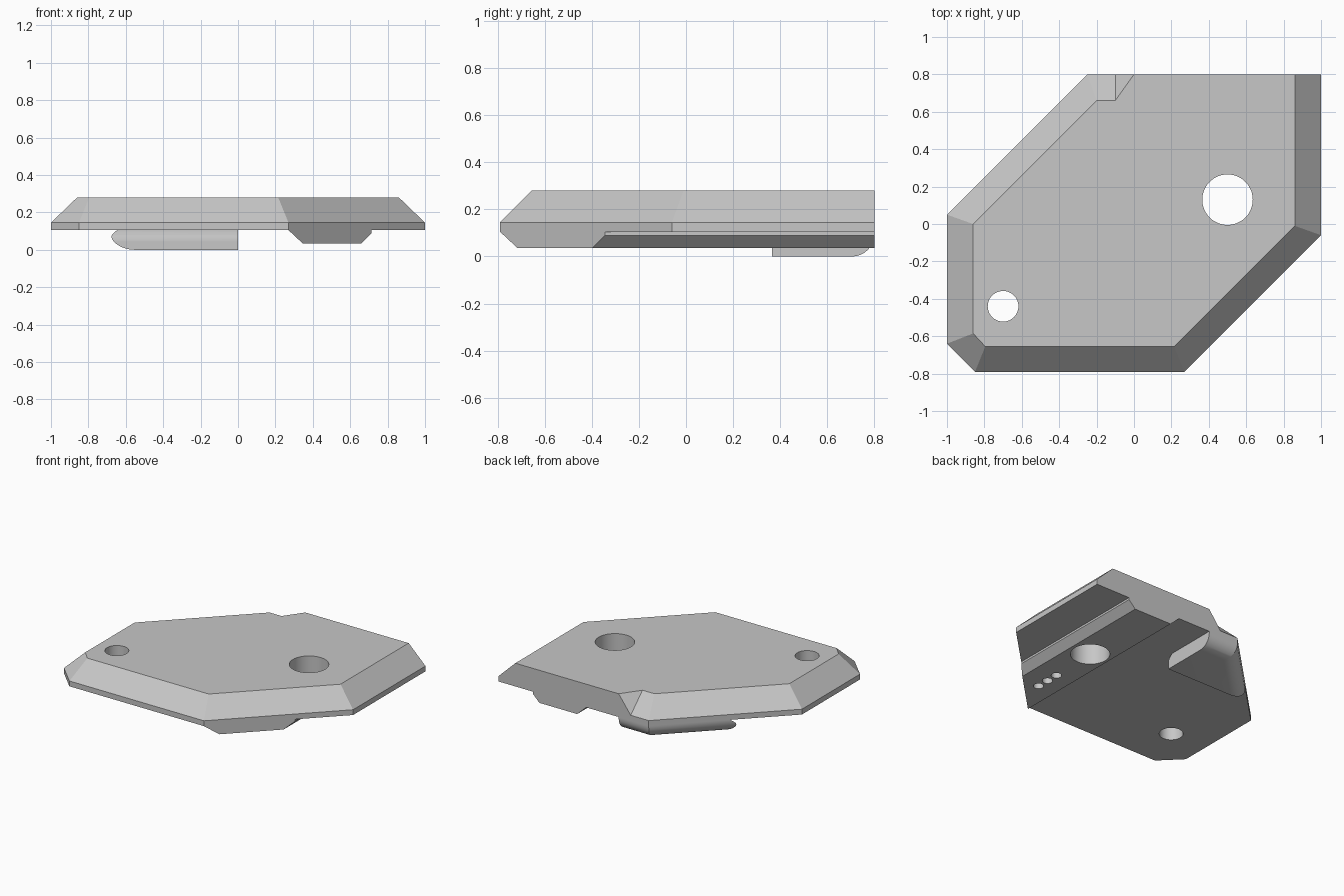
import bpy, bmesh, math

cube = bpy.data.objects.get("Cube")
if cube:
    bpy.data.objects.remove(cube, do_unlink=True)

grey = bpy.data.materials.new("plain grey")
grey.use_nodes = True
colour = (0.57, 0.57, 0.57, 1)
grey.diffuse_color = colour
grey.node_tree.nodes["Principled BSDF"].inputs["Base Color"].default_value = colour


def loft(name, rings):
    """Solid skinned through equal-length rings, capped at both ends."""
    bm = bmesh.new()
    rows = [[bm.verts.new(p) for p in ring] for ring in rings]
    n = len(rows[0])
    for low, high in zip(rows, rows[1:]):
        for i in range(n):
            j = (i + 1) % n
            bm.faces.new((low[i], low[j], high[j], high[i]))
    bm.faces.new(rows[0][::-1])
    bm.faces.new(rows[-1])
    bmesh.ops.remove_doubles(bm, verts=bm.verts[:], dist=0.0005)
    bmesh.ops.recalc_face_normals(bm, faces=bm.faces[:])
    mesh = bpy.data.meshes.new(name)
    bm.to_mesh(mesh)
    bm.free()
    mesh.materials.append(grey)
    obj = bpy.data.objects.new(name, mesh)
    bpy.context.collection.objects.link(obj)
    return obj


def at_height(points, z):
    return [(x, y, z) for x, y in points]


def select_only(obj):
    bpy.ops.object.select_all(action='DESELECT')
    obj.select_set(True)
    bpy.context.view_layer.objects.active = obj


def drill(targets, x, y, radius, sides=48):
    """Cut a vertical round hole through each target."""
    circle = [(x + radius * math.cos(math.tau * i / sides),
               y + radius * math.sin(math.tau * i / sides)) for i in range(sides)]
    cutter = loft("hole_cutter", [at_height(circle, -0.2), at_height(circle, 0.5)])
    cutter.hide_render = True
    for obj in targets:
        select_only(obj)
        mod = obj.modifiers.new("hole", 'BOOLEAN')
        mod.operation = 'DIFFERENCE'
        mod.solver = 'EXACT'
        mod.object = cutter
        bpy.ops.object.modifier_apply(modifier=mod.name)
    bpy.data.objects.remove(cutter, do_unlink=True)


# Plate: thin vertical rim, sloped border, corner notch at the back
notch = (-0.1, 0.8)
rim = [(-1, 0.05), (-1, -0.64), (-0.85, -0.79), (0.27, -0.79), (1, -0.06),
       (1, 0.8), notch, notch, (-0.25, 0.8)]
top = [(-0.86, 0), (-0.86, -0.585), (-0.795, -0.655), (0.215, -0.655), (0.86, -0.01),
       (0.86, 0.8), (0, 0.8), (-0.1, 0.66), (-0.2, 0.66)]
plate = loft("plate", [at_height(rim, 0.105), at_height(rim, 0.145), at_height(top, 0.28)])

# Underside rail: bevelled profile, its front end cut along the plate's diagonal
profile = [(0.27, 0.105), (0.345, 0.035), (0.66, 0.035), (0.715, 0.09), (0.715, 0.105)]
rail = loft("underside_rail", [[(x, x - 1.06, z) for x, z in profile],
                               [(x, 0.8, z) for x, z in profile]])


# Underside foot: outer edges rounded below, small relief at the top of its front
def foot_ring(z, inset, relief=0):
    front = 0.365 + relief
    return at_height([(0, front), (front - 1.05 + inset * math.sqrt(2), front),
                      (-0.25 + inset * (math.sqrt(2) - 1), 0.8 - inset),
                      (0, 0.8 - inset)], z)


radius, steps = 0.095, 8
rings = []
for i in range(steps + 1):
    a = math.pi / 2 * i / steps
    z = radius * (1 - math.cos(a))
    rings.append(foot_ring(z, radius * (1 - math.sin(a)), max(0, z - 0.07)))
rings.append(foot_ring(0.105, 0, 0.04))
foot = loft("underside_foot", rings)

# Two through holes and a row of three small sockets in the rail
drill([plate, rail], 0.5, 0.13, 0.135)
drill([plate], -0.7, -0.44, 0.082)
for y in (-0.43, -0.335, -0.24):
    drill([rail], 0.49, y, 0.036, 24)

for obj in (plate, rail, foot):
    select_only(obj)
    bpy.ops.object.shade_smooth_by_angle(angle=math.radians(20))
